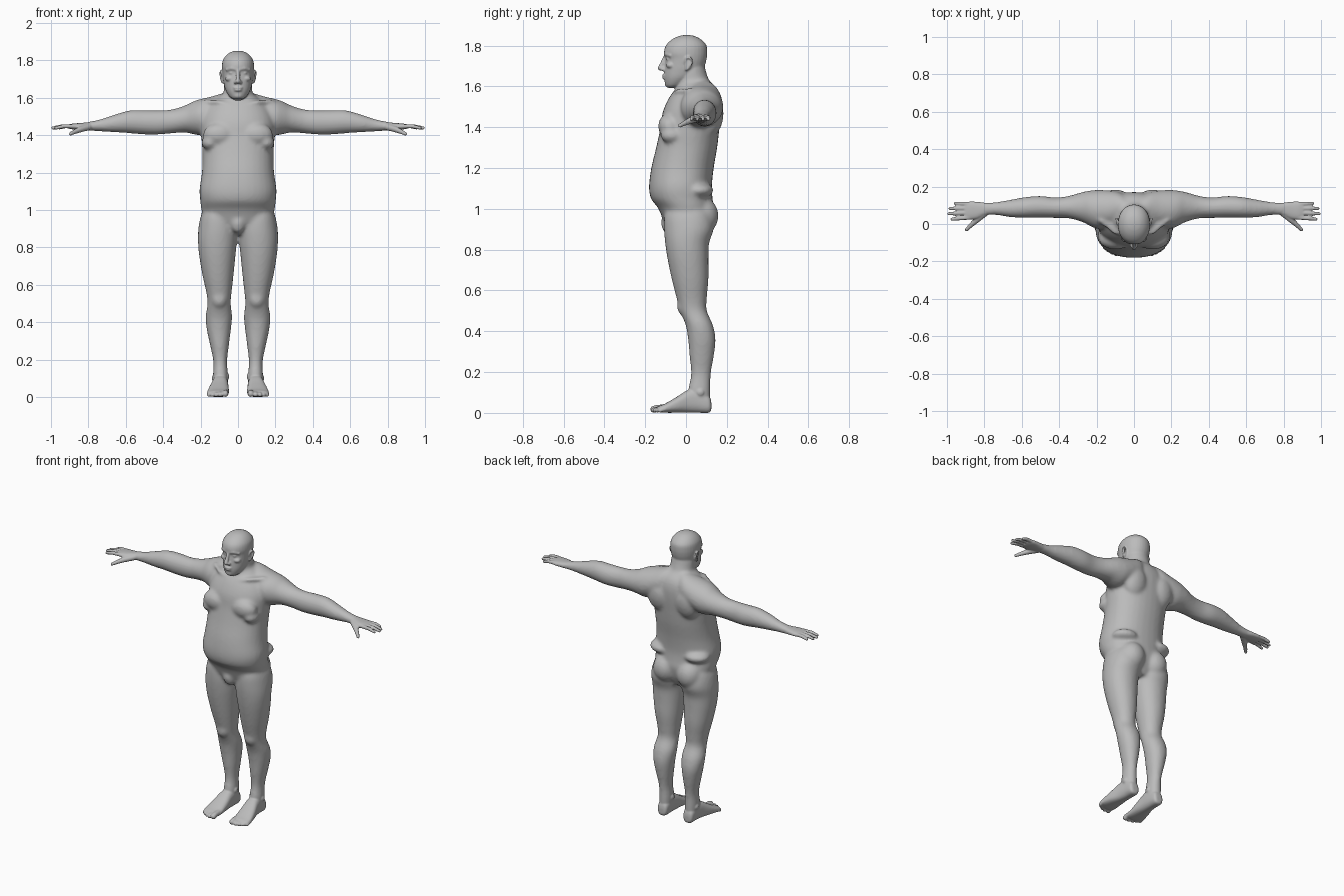
import bpy, bmesh, math
from mathutils import Vector, Matrix

cube = bpy.data.objects.get("Cube")
if cube:
    bpy.data.objects.remove(cube)

AXES = {"x": (0, 1, 2), "y": (1, 0, 2), "z": (2, 0, 1)}


def skin(bm, rings):
    """Bridge rings of points into a closed tube."""
    rings = [[bm.verts.new(p) for p in r] for r in rings]
    n = len(rings[0])
    for a, b in zip(rings, rings[1:]):
        for i in range(n):
            j = (i + 1) % n
            bm.faces.new((a[i], a[j], b[j], b[i]))
    bm.faces.new(rings[0])
    bm.faces.new(rings[-1])


def loft(bm, axis, rows, power=2.2, n=32, steps=4):
    """Smooth loft; each row is (position, min_a, max_a, min_b, max_b)."""
    rows = [Vector(r) for r in rows]
    dense = []
    for i in range(len(rows) - 1):
        p0, p1 = rows[max(i - 1, 0)], rows[i]
        p2, p3 = rows[i + 1], rows[min(i + 2, len(rows) - 1)]
        for s in range(steps):
            t = s / steps
            dense.append(0.5 * (2 * p1 + (p2 - p0) * t
                                + (2 * p0 - 5 * p1 + 4 * p2 - p3) * t * t
                                + (3 * p1 - p0 - 3 * p2 + p3) * t ** 3))
    dense.append(rows[-1])
    m, u, v = AXES[axis]
    rings = []
    for r in dense:
        ring = []
        for k in range(n):
            c, s = math.cos(2 * math.pi * k / n), math.sin(2 * math.pi * k / n)
            p = [0, 0, 0]
            p[m] = r[0]
            p[u] = (r[1] + r[2]) / 2 + (r[2] - r[1]) / 2 * math.copysign(abs(c) ** (2 / power), c)
            p[v] = (r[3] + r[4]) / 2 + (r[4] - r[3]) / 2 * math.copysign(abs(s) ** (2 / power), s)
            ring.append(p)
        rings.append(ring)
    skin(bm, rings)


def blob(bm, loc, size, turn=0, axis="X"):
    mat = (Matrix.Translation(loc) @ Matrix.Rotation(math.radians(turn), 4, axis)
           @ Matrix.Diagonal((*size, 1)))
    bmesh.ops.create_uvsphere(bm, u_segments=24, v_segments=14, radius=1, matrix=mat)


def tube(bm, pts):
    """Round-ended tube through (x, y, z, radius) points."""
    for a, b in zip(pts, pts[1:]):
        pa, pb = Vector(a[:3]), Vector(b[:3])
        q = (pb - pa).to_track_quat("Z", "Y")
        skin(bm, [[p + q @ Vector((r * math.cos(k * math.pi / 6), r * math.sin(k * math.pi / 6), 0))
                   for k in range(12)] for p, r in ((pa, a[3]), (pb, b[3]))])
    for p in pts:
        blob(bm, p[:3], (p[3],) * 3)


def fuse(name, bm, mirrored, voxel, passes):
    """Merge overlapping volumes into one smooth skin."""
    bmesh.ops.recalc_face_normals(bm, faces=bm.faces)
    me = bpy.data.meshes.new(name)
    bm.to_mesh(me)
    bm.free()
    ob = bpy.data.objects.new(name, me)
    bpy.context.collection.objects.link(ob)
    if mirrored:
        ob.modifiers.new("Mirror", "MIRROR").use_mirror_merge = False
    rm = ob.modifiers.new("Remesh", "REMESH")
    rm.mode, rm.voxel_size = "VOXEL", voxel
    sm = ob.modifiers.new("Smooth", "SMOOTH")
    sm.factor, sm.iterations = 0.5, passes
    bpy.context.view_layer.update()
    done = bpy.data.meshes.new_from_object(ob.evaluated_get(bpy.context.evaluated_depsgraph_get()))
    bpy.data.objects.remove(ob)
    return done


# ---- trunk and limbs (left half is mirrored) ----
bm = bmesh.new()
# torso with belly
loft(bm, "z", [
    (.87, -.09, .09, -.07, .09), (.93, -.17, .17, -.105, .12), (1.0, -.195, .195, -.135, .135),
    (1.05, -.202, .202, -.172, .13), (1.11, -.206, .206, -.181, .127), (1.2, -.193, .193, -.17, .136),
    (1.3, -.19, .19, -.146, .153), (1.39, -.196, .196, -.127, .163), (1.47, -.196, .196, -.115, .17),
    (1.54, -.17, .17, -.085, .168), (1.59, -.12, .12, -.05, .15), (1.63, -.07, .07, -.03, .11)])
# neck
loft(bm, "z", [
    (1.5, -.1, .1, -.07, .15), (1.57, -.088, .088, -.052, .145), (1.63, -.077, .077, -.048, .113),
    (1.69, -.073, .073, -.045, .094), (1.75, -.06, .06, -.04, .085)], 2)
# leg
loft(bm, "z", [
    (1.02, .05, .17, -.08, .1), (.97, .02, .198, -.105, .125), (.9, .003, .212, -.108, .135),
    (.83, .006, .214, -.102, .113), (.75, .014, .207, -.09, .11), (.65, .024, .19, -.069, .11),
    (.56, .034, .17, -.046, .102), (.5, .039, .163, -.03, .102), (.43, .031, .173, -.002, .132),
    (.36, .038, .167, .01, .145), (.28, .048, .15, .017, .137), (.19, .058, .132, .024, .122),
    (.11, .053, .134, .01, .12), (.05, .056, .13, .01, .12)], 2.1)
# arm with shoulder
loft(bm, "x", [
    (.03, .03, .14, 1.45, 1.635), (.08, .01, .17, 1.44, 1.625), (.14, -.02, .18, 1.42, 1.607),
    (.2, -.025, .182, 1.4, 1.593), (.24, -.008, .178, 1.405, 1.58), (.28, .012, .17, 1.413, 1.56),
    (.35, .03, .15, 1.41, 1.538), (.42, .032, .142, 1.403, 1.532), (.5, .033, .15, 1.403, 1.533),
    (.58, .033, .144, 1.41, 1.532), (.66, .036, .13, 1.415, 1.51), (.74, .048, .117, 1.42, 1.484),
    (.81, .045, .116, 1.423, 1.47)], 2)
# muscle and soft masses
blob(bm, (.1, -.08, 1.4), (.088, .056, .066), 12)        # chest
blob(bm, (.15, -.07, 1.36), (.045, .055, .04))           # lower chest
blob(bm, (.1, .128, 1.45), (.08, .055, .1), -8)          # shoulder blade
blob(bm, (.085, .07, .965), (.084, .09, .095))           # buttock
blob(bm, (.12, .06, 1.09), (.085, .075, .04))            # flank
blob(bm, (.1, -.022, .525), (.038, .022, .045))          # knee
blob(bm, (0, -.088, .93), (.04, .034, .055))             # groin
tube(bm, [(.02, -.062, 1.555, .012), (.1, -.045, 1.575, .012), (.18, .02, 1.58, .012)])  # collarbone
trunk = fuse("trunk", bm, True, .01, 8)

# ---- head, hands and feet ----
bm = bmesh.new()
# skull and jaw
loft(bm, "z", [
    (1.592, -.022, .022, -.09, -.045), (1.605, -.044, .044, -.1, -.01), (1.64, -.066, .066, -.107, .045),
    (1.68, -.077, .077, -.106, .083), (1.71, -.081, .081, -.103, .095), (1.735, -.084, .084, -.101, .101),
    (1.765, -.086, .086, -.108, .104), (1.8, -.081, .081, -.098, .1), (1.828, -.062, .062, -.07, .075),
    (1.845, -.036, .036, -.036, .044), (1.851, -.008, .008, -.006, .014)], 2.1)
# nose, lips and chin
tube(bm, [(0, -.102, 1.745, .009), (0, -.116, 1.71, .011), (0, -.125, 1.689, .0135)])
blob(bm, (.013, -.112, 1.683), (.01, .013, .01))
blob(bm, (0, -.105, 1.653), (.026, .013, .006))
blob(bm, (0, -.104, 1.64), (.022, .014, .0065))
blob(bm, (0, -.09, 1.612), (.024, .015, .016))
# brow, eye and cheek
tube(bm, [(.01, -.1, 1.753, .009), (.034, -.094, 1.757, .01), (.058, -.076, 1.75, .009)])
blob(bm, (.033, -.084, 1.732), (.016, .013, .008))
blob(bm, (.045, -.075, 1.702), (.024, .022, .016))
# ear
blob(bm, (.083, .012, 1.708), (.007, .017, .028), -12)
tube(bm, [(.084, -.004, 1.715, .005), (.091, .0, 1.737, .005), (.094, .016, 1.743, .005),
          (.096, .03, 1.73, .005), (.094, .028, 1.712, .005), (.089, .014, 1.692, .005),
          (.084, .002, 1.68, .006)])
# palm
loft(bm, "x", [
    (.76, .055, .11, 1.428, 1.474), (.8, .045, .114, 1.426, 1.469), (.84, .028, .119, 1.428, 1.465),
    (.88, .023, .12, 1.43, 1.462), (.905, .03, .112, 1.435, 1.457)], 2.4)
# fingers
for y0, y1, tip in ((.034, .026, .982), (.06, .055, .999), (.084, .083, .992), (.107, .111, .965)):
    mid = (.885 + tip) / 2
    tube(bm, [(.88, y0, 1.447, .0115), (mid, (y0 + y1) / 2, 1.447, .0108), (tip - .009, y1, 1.438, .009)])
# thumb
tube(bm, [(.8, .055, 1.443, .018), (.845, .018, 1.43, .016), (.875, -.01, 1.417, .012),
          (.895, -.03, 1.407, .01)])
# foot
loft(bm, "y", [
    (.124, .075, .11, .015, .05), (.112, .06, .126, 0, .085), (.06, .054, .132, 0, .12),
    (.01, .052, .14, 0, .112), (-.045, .049, .155, 0, .078), (-.1, .049, .165, 0, .046),
    (-.13, .053, .16, .002, .034), (-.138, .06, .15, .006, .028)], 2.5)
# toes
for x, tip, r in ((.068, -.175, .017), (.095, -.172, .0125), (.117, -.164, .012),
                  (.137, -.152, .0115), (.155, -.138, .011)):
    tube(bm, [(x, -.1, r + .008, r), (x, tip + r + .015, r + .005, r), (x, tip + r, r, r)])
# ankle bone
blob(bm, (.13, .07, .1), (.01, .018, .018))
blob(bm, (.057, .06, .11), (.01, .018, .018))

# mirror these parts, then merge with the trunk
geom = bmesh.ops.duplicate(bm, geom=bm.verts[:] + bm.edges[:] + bm.faces[:])["geom"]
for v in geom:
    if isinstance(v, bmesh.types.BMVert):
        v.co.x *= -1
bm.from_mesh(trunk)
skin_mesh = fuse("body", bm, False, .005, 3)
bpy.data.meshes.remove(trunk)

# stand on the ground
low = min(v.co.z for v in skin_mesh.vertices)
skin_mesh.transform(Matrix.Translation((0, 0, -low)))

# ---- colour and shading ----
grey = bpy.data.materials.new("plain grey")
grey.use_nodes = True
grey.diffuse_color = (.5, .5, .5, 1)
grey.node_tree.nodes["Principled BSDF"].inputs["Base Color"].default_value = (.5, .5, .5, 1)
skin_mesh.materials.clear()
skin_mesh.materials.append(grey)
for p in skin_mesh.polygons:
    p.material_index = 0
    p.use_smooth = True
body = bpy.data.objects.new("body", skin_mesh)
bpy.context.collection.objects.link(body)
